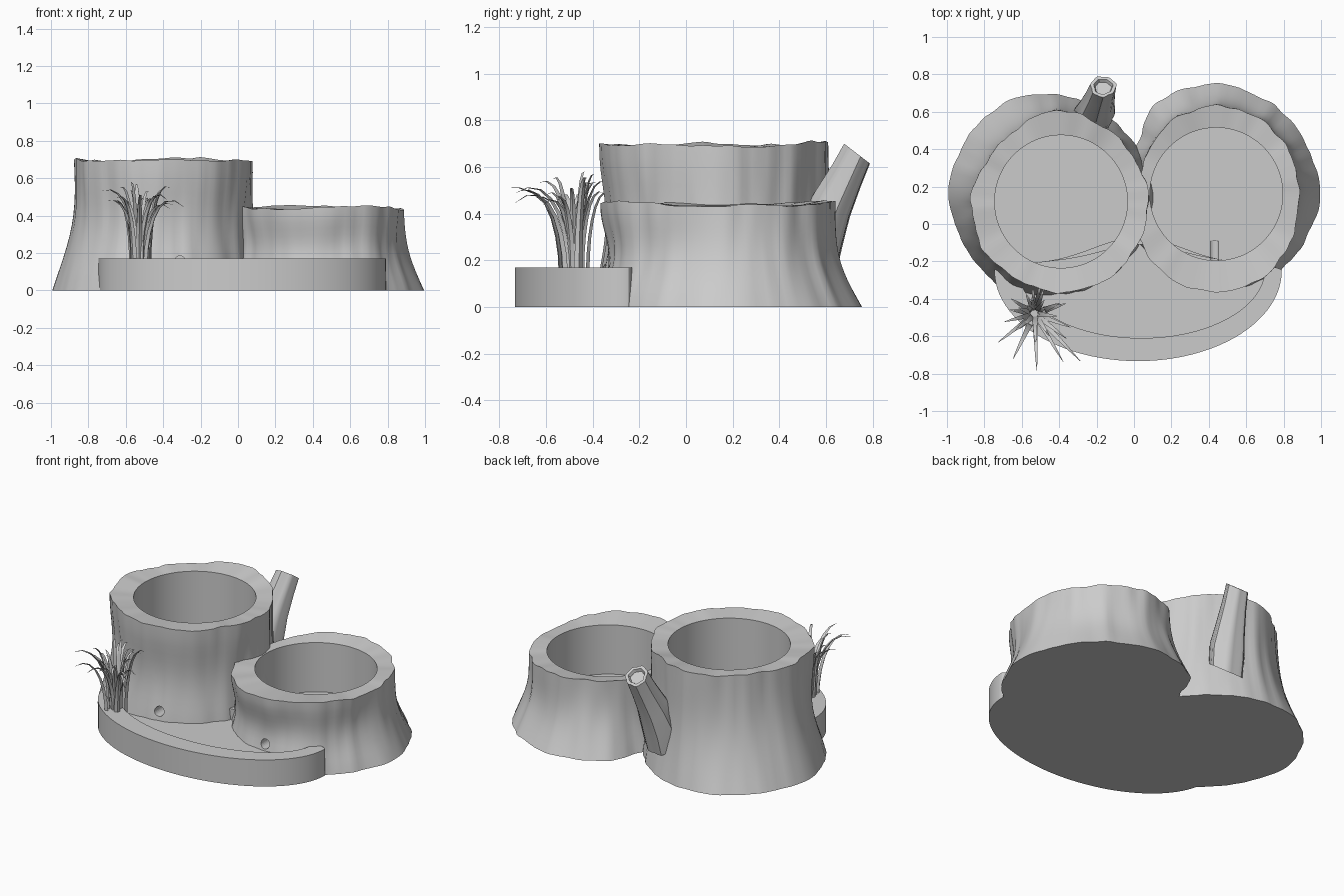
import bpy, bmesh, random
from math import sin, cos, pi, radians
from mathutils import Vector, noise

random.seed(4)
old = bpy.data.objects.get("Cube")
if old:
    bpy.data.objects.remove(old)

grey = bpy.data.materials.new("stone_grey")
grey.use_nodes = True
grey.diffuse_color = (0.6, 0.6, 0.6, 1)
grey.node_tree.nodes["Principled BSDF"].inputs["Base Color"].default_value = (0.6, 0.6, 0.6, 1)


def loft(bm, rings):
    """Skin a list of equal-length closed rings and cap both ends."""
    loops = [[bm.verts.new(p) for p in ring] for ring in rings]
    n = len(loops[0])
    for a, b in zip(loops, loops[1:]):
        for i in range(n):
            j = (i + 1) % n
            bm.faces.new((a[i], a[j], b[j], b[i]))
    bm.faces.new(loops[0][::-1])
    bm.faces.new(loops[-1])


def finish(bm, name, angle=35):
    bmesh.ops.recalc_face_normals(bm, faces=bm.faces)
    mesh = bpy.data.meshes.new(name)
    bm.to_mesh(mesh)
    bm.free()
    obj = bpy.data.objects.new(name, mesh)
    bpy.context.collection.objects.link(obj)
    mesh.materials.append(grey)
    bpy.ops.object.select_all(action='DESELECT')
    obj.select_set(True)
    bpy.context.view_layer.objects.active = obj
    bpy.ops.object.shade_smooth_by_angle(angle=radians(angle))
    return obj


def around(table, a):
    """Smoothly read a table of radii spaced evenly round the circle."""
    f = a / (2 * pi) * len(table)
    i = int(f)
    s = (1 - cos(pi * (f - i))) / 2
    return table[i % len(table)] * (1 - s) + table[(i + 1) % len(table)] * s


def stump(name, cx, cy, height, top, base, seed, drain_x, drain_z):
    n, hole, floor = 120, 0.355, 0.12
    angles = [2 * pi * i / n for i in range(n)]

    def rough(a, scale, t=0):
        return noise.noise(Vector((scale * cos(a) + seed, scale * sin(a), 1.2 * t + seed)))

    def bark(a, t):
        # flared foot, slight waist (deeper at the front) and irregular ridges
        flare = (1 - t) ** 2
        r = around(top, a) * (1 - flare) + around(base, a) * flare
        r -= (0.01 + 0.028 * max(0, -sin(a))) * sin(pi * t) ** 2
        return r + 0.014 * rough(a, 3, t) + 0.011 * rough(a, 7, t)

    def rim(a):
        return height + 0.022 * rough(a, 1.5) + 0.01 * rough(a, 5)

    rings = []
    for k in range(13):
        t = k / 12
        rings.append([(cx + bark(a, t) * cos(a), cy + bark(a, t) * sin(a), t * rim(a))
                      for a in angles])
    for r, z in ((hole, height - 0.01), (hole, floor)):
        rings.append([(cx + r * cos(a), cy + r * sin(a), z) for a in angles])
    bm = bmesh.new()
    loft(bm, rings)
    obj = finish(bm, name)

    # drain hole through the front wall
    bpy.ops.mesh.primitive_cylinder_add(vertices=24, radius=0.03, depth=0.4,
                                        location=(drain_x, cy - 0.45, drain_z),
                                        rotation=(pi / 2, 0, 0))
    cutter = bpy.context.object
    cutter.hide_render = True
    mod = obj.modifiers.new("drain", 'BOOLEAN')
    mod.operation, mod.solver, mod.object = 'DIFFERENCE', 'EXACT', cutter
    bpy.context.view_layer.objects.active = obj
    bpy.ops.object.modifier_apply(modifier=mod.name)
    bpy.data.objects.remove(cutter)


# Two hollow stumps
stump("tall_stump", -0.39, 0.12, 0.695,
      [.47, .46, .46, .49, .46, .45, .48, .48, .48, .49, .48, .47],
      [.50, .49, .52, .57, .61, .60, .60, .56, .56, .50, .49, .48], 1.0, -0.31, 0.155)
stump("low_stump", 0.44, 0.16, 0.445,
      [.45, .45, .46, .47, .46, .43, .41, .48, .52, .52, .52, .47],
      [.55, .55, .57, .59, .58, .50, .42, .49, .53, .53, .54, .53], 2.6, 0.43, 0.14)


# Drip tray: rounded front, back edge rising only into the gap between the stumps
def tray_ring(cx, cy, rx, front, back, z, n=96):
    ring = []
    for i in range(n):
        a = 2 * pi * i / n
        s = sin(a)
        ring.append((cx + rx * cos(a), cy + (back * s ** 12 + 0.06 * s if s > 0 else front * s), z))
    return ring


outer, inner = (0.022, -0.25, 0.768, 0.483, 0.12), (0.04, -0.24, 0.66, 0.37, 0.07)
bm = bmesh.new()
loft(bm, [tray_ring(*outer, 0), tray_ring(*outer, 0.17),
          tray_ring(*inner, 0.17), tray_ring(*inner, 0.1)])
finish(bm, "tray")


# Cut branch leaning out of the back, with a dished end
def branch_ring(centre, axis, r, n=28):
    side = Vector((1, 0, 0))
    up = axis.normalized().cross(side)
    ring = []
    for i in range(n):
        a = 2 * pi * i / n
        q = r * (1 + 0.05 * sin(7 * a) + 0.04 * sin(3 * a + 1))
        ring.append(Vector(centre) + side * q * cos(a) + up * q * sin(a))
    return ring


lean = Vector((0, 0.1, 0.13))
bm = bmesh.new()
loft(bm, [branch_ring(c, lean, r) for c, r in (
    ((-.225, .56, .2), .105), ((-.215, .585, .32), .108), ((-.2, .632, .44), .09),
    ((-.18, .69, .56), .075), ((-.165, .735, .655), .068),
    ((-.165, .735, .655), .05), ((-.165, .725, .64), .042))])
finish(bm, "branch")

# Grass tuft: broad tapered blades, the outer ones arching over
bm = bmesh.new()
for b in range(26):
    a = 2 * pi * b / 26 * 7 + random.uniform(-0.2, 0.2)
    out = Vector((cos(a), sin(a), 0))
    side = Vector((-sin(a), cos(a), 0))
    reach = random.uniform(0.08, 0.32)
    if out.y > 0.3:
        reach *= 0.4
    tall = random.uniform(0.34, 0.45)
    droop = random.uniform(0.2, 0.9) * reach * 0.4
    root = Vector((-0.53, -0.48, 0.14)) + out * random.uniform(0.01, 0.06)
    rings = []
    for k in range(8):
        t = k / 7
        p = root + out * reach * t ** 1.9
        p.z += tall * sin(t * pi / 2) - droop * t ** 4
        w = 0.017 * (1 - t) ** 0.6 + 0.001
        rings.append([p + side * w, p + out * w * 0.7 - Vector((0, 0, w * 0.4)), p - side * w])
    loft(bm, rings)
finish(bm, "grass_tuft", 50)
